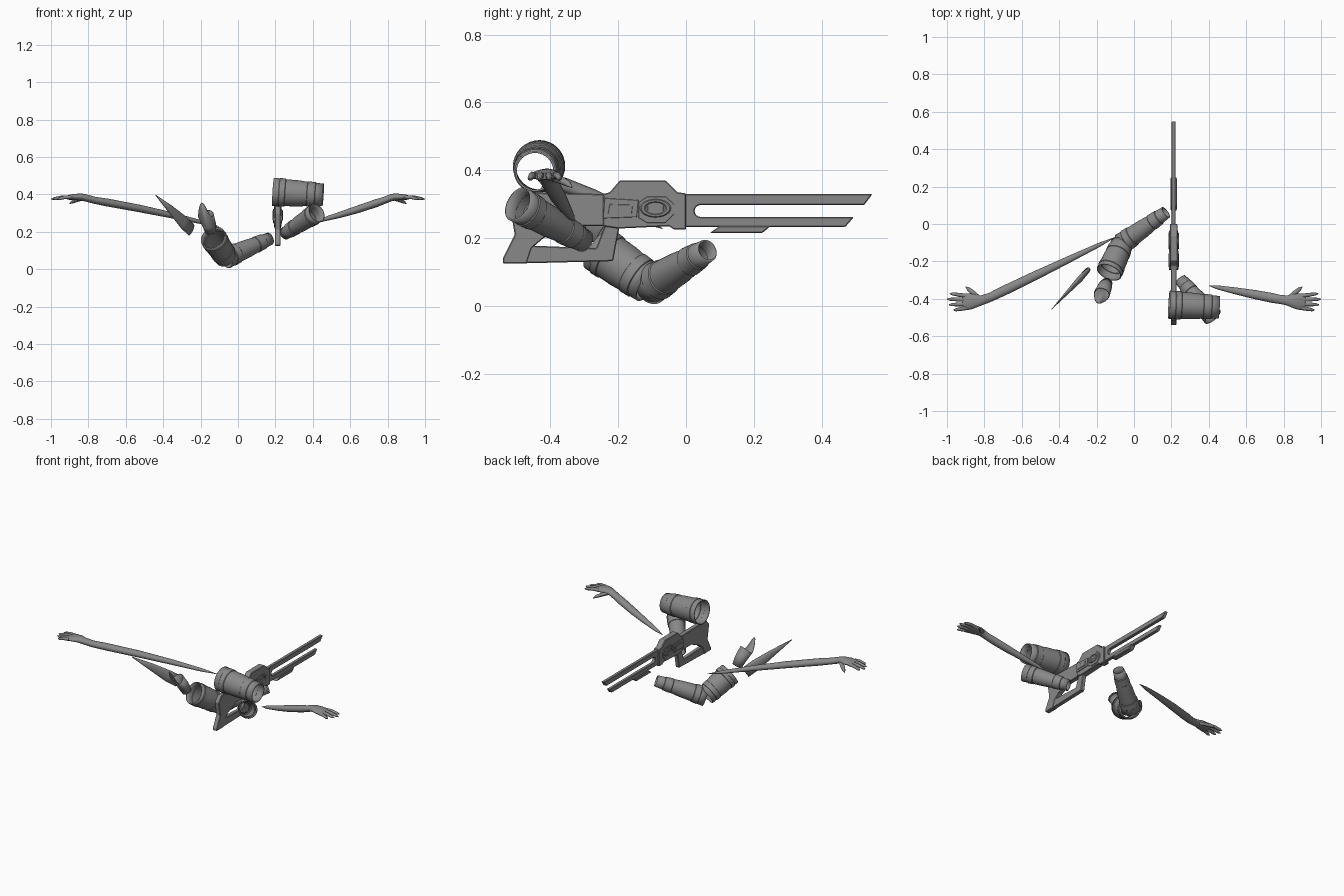
import bpy, bmesh, math
from mathutils import Vector

if "Cube" in bpy.data.objects:
    bpy.data.objects.remove(bpy.data.objects["Cube"])

grey = bpy.data.materials.new("plain grey")
grey.use_nodes = True
COLOUR = (0.25, 0.25, 0.25, 1)
grey.diffuse_color = COLOUR
grey.node_tree.nodes["Principled BSDF"].inputs["Base Color"].default_value = COLOUR


def finish(name, bm, smooth=True):
    bmesh.ops.recalc_face_normals(bm, faces=bm.faces)
    mesh = bpy.data.meshes.new(name)
    bm.to_mesh(mesh)
    bm.free()
    mesh.materials.append(grey)
    obj = bpy.data.objects.new(name, mesh)
    bpy.context.collection.objects.link(obj)
    if smooth:
        bpy.ops.object.select_all(action='DESELECT')
        obj.select_set(True)
        bpy.context.view_layer.objects.active = obj
        bpy.ops.object.shade_smooth_by_angle(angle=math.radians(40))
    return obj


def loft(name, stations, sides=24, wall=0, rim=None):
    """Elliptical rings (centre, half width, half height); a wall makes it hollow."""
    bm = bmesh.new()
    centres = [Vector(s[0]) for s in stations]
    rings = []
    for i, (_, rw, rh) in enumerate(stations):
        axis = (centres[min(i + 1, len(centres) - 1)] - centres[max(i - 1, 0)]).normalized()
        wide = axis.cross(Vector((0, 0, 1))).normalized()
        high = wide.cross(axis)
        ring = []
        for k in range(sides):
            a = math.tau * k / sides
            p = centres[i] + wide * rw * math.cos(a) + high * rh * math.sin(a)
            if rim and i == len(stations) - 1:
                p += rim(a)
            ring.append(bm.verts.new(p))
        rings.append(ring)
    for a, b in zip(rings, rings[1:]):
        for k in range(sides):
            j = (k + 1) % sides
            bm.faces.new((a[k], a[j], b[j], b[k]))
    if not wall:
        bm.faces.new(rings[0])
        bm.faces.new(rings[-1])
    obj = finish(name, bm)
    if wall:
        solid = obj.modifiers.new("wall", 'SOLIDIFY')
        solid.thickness = wall
    return obj


def sleeve(name, start, end, r0, r1):
    """Hollow tapered sleeve with raised bands near both ends."""
    a, b = Vector(start), Vector(end)
    steps = [(0, 0), (.12, 0), (.13, .003), (.24, .003), (.25, 0), (.5, .002),
             (.68, 0), (.69, .003), (.84, .003), (.85, 0), (1, 0)]
    loft(name, [(a.lerp(b, t), r0 + (r1 - r0) * t + e, r0 + (r1 - r0) * t + e)
                for t, e in steps], 32, .006)


GUN_X = 0.212


def plate(name, outline, half, x=GUN_X, bevel=.003):
    """Side outline in (y, z) extruded across x."""
    bm = bmesh.new()
    face = bm.faces.new([bm.verts.new((x - half, y, z)) for y, z in outline])
    new = bmesh.ops.extrude_face_region(bm, geom=[face])["geom"]
    bmesh.ops.translate(bm, vec=(2 * half, 0, 0),
                        verts=[v for v in new if isinstance(v, bmesh.types.BMVert)])
    obj = finish(name, bm, False)
    if bevel:
        mod = obj.modifiers.new("bevel", 'BEVEL')
        mod.width = bevel
        mod.limit_method = 'ANGLE'


# Rifle: twin rails joined by a round-ended slot
slot = [(.043 + .0175 * math.cos(a), .28 + .0175 * math.sin(a))
        for a in [math.pi / 2 + math.pi * k / 8 for k in range(9)]]
plate("barrel_rails", [(-.02, .33), (.55, .33), (.525, .297)] + slot +
      [(.495, .262), (.47, .233), (-.02, .233)], .011)
plate("fore_grip", [(.1, .236), (.25, .236), (.225, .215), (.07, .215)], .017)
plate("receiver", [(-.245, .33), (-.225, .335), (-.195, .37), (-.06, .37), (-.025, .335),
                   (0, .332), (0, .225), (-.035, .225), (-.05, .235), (-.2, .228),
                   (-.245, .235)], .02)
plate("stock", [(-.24, .33), (-.49, .335), (-.52, .3), (-.505, .21), (-.54, .14),
                (-.54, .125), (-.47, .125), (-.455, .17), (-.42, .2), (-.34, .235),
                (-.24, .235)], .015)
plate("stock_frame", [(-.5, .125), (-.215, .132), (-.195, .24), (-.24, .235),
                      (-.265, .17), (-.46, .178), (-.5, .16)], .013)
for side in (-1, 1):
    x = GUN_X + side * .021
    plate("receiver_panel", [(-.245, .258), (-.145, .262), (-.14, .312), (-.24, .318)], .004, x, .001)
    plate("receiver_inset", [(-.23, .272), (-.16, .272), (-.157, .298), (-.225, .3)], .003, x + side * .004, .001)
    plate("dial_base", [(-.14, .26), (-.115, .245), (-.06, .245), (-.035, .27), (-.035, .3),
                        (-.06, .322), (-.115, .322), (-.14, .305)], .003, x, .001)
    # Oblong dial ring made from a stretched torus
    bpy.ops.mesh.primitive_torus_add(major_segments=24, minor_segments=6, major_radius=.022,
                                     minor_radius=.005, location=(x + side * .003, -.09, .288),
                                     rotation=(0, math.pi / 2, 0))
    dial = bpy.context.object
    dial.name = "dial_ring"
    dial.scale = (1, 1.7, 1)
    dial.data.materials.append(grey)
    bpy.ops.object.shade_smooth_by_angle(angle=math.radians(40))
    plate("dial_bar", [(-.113, .281), (-.067, .281), (-.067, .295), (-.113, .295)], .004, x, .001)

# Four loose sleeves
sleeve("left_upper_sleeve", (.188, -.432, .413), (.455, -.445, .397), .076, .06)
sleeve("left_forearm_sleeve", (.42, -.495, .3), (.25, -.298, .19), .054, .034)
sleeve("right_upper_sleeve", (-.133, -.258, .168), (-.065, -.11, .065), .07, .06)
sleeve("right_forearm_sleeve", (-.065, -.105, .06), (.17, .062, .163), .058, .034)

# Pointed cuffs
loft("long_cuff", [((-.25, -.25, .21), .014, .036), ((-.29, -.295, .25), .016, .036),
                   ((-.36, -.37, .32), .009, .022), ((-.44, -.455, .395), .001, .002)], 20, .003)


def horn(a):
    lift = max(0, -math.sin(a)) ** 3
    return Vector((-.01, -.02, .1)) * lift


loft("curved_cuff", [((-.145, -.315, .2), .03, .03), ((-.155, -.335, .24), .038, .034),
                     ((-.172, -.375, .285), .043, .045)], 28, .004, horn)


def arm(side, s, tip, mid):
    """Bare forearm tapering to a point, with a hand at the outer end."""
    wrist = Vector((s * .8, -.407, .374))
    tip = Vector(tip)
    path = [(tip, .001, .001)]
    for t, w, h in [(.12, .011, .01), (.35, .018, .016), (.6, .024, .02),
                    (.85, .026, .021), (.95, .024, .019)]:
        p = tip.lerp(wrist, t)
        p.z += mid * math.sin(math.pi * t)
        path.append((p, w, h))
    path += [((s * .815, -.408, .381), .026, .019), ((s * .84, -.41, .386), .034, .019),
             ((s * .875, -.414, .386), .043, .016), ((s * .905, -.417, .384), .044, .013),
             ((s * .915, -.417, .383), .038, .009)]
    loft(side + "_arm", path, 20)
    # Fingers fan out slightly, thumb points along +y
    for name, y0, y1, reach in [("index", -.384, -.372, .985), ("middle", -.405, -.402, 1),
                                ("ring", -.428, -.432, .99), ("little", -.449, -.461, .965)]:
        a, b = Vector((s * .895, y0, .385)), Vector((s * reach, y1, .375))
        loft(f"{side}_{name}_finger",
             [(a, .011, .011), (a.lerp(b, .45) + Vector((0, 0, .004)), .0105, .01),
              (a.lerp(b, .85), .008, .008), (b, .002, .002)], 10)
    loft(side + "_thumb", [((s * .83, -.395, .38), .013, .012), ((s * .862, -.367, .37), .013, .011),
                           ((s * .885, -.348, .36), .01, .009), ((s * .9, -.336, .35), .002, .002)], 10)


arm("left", 1, (.4, -.33, .25), -.005)
arm("right", -1, (-.1, -.07, .228), .008)
